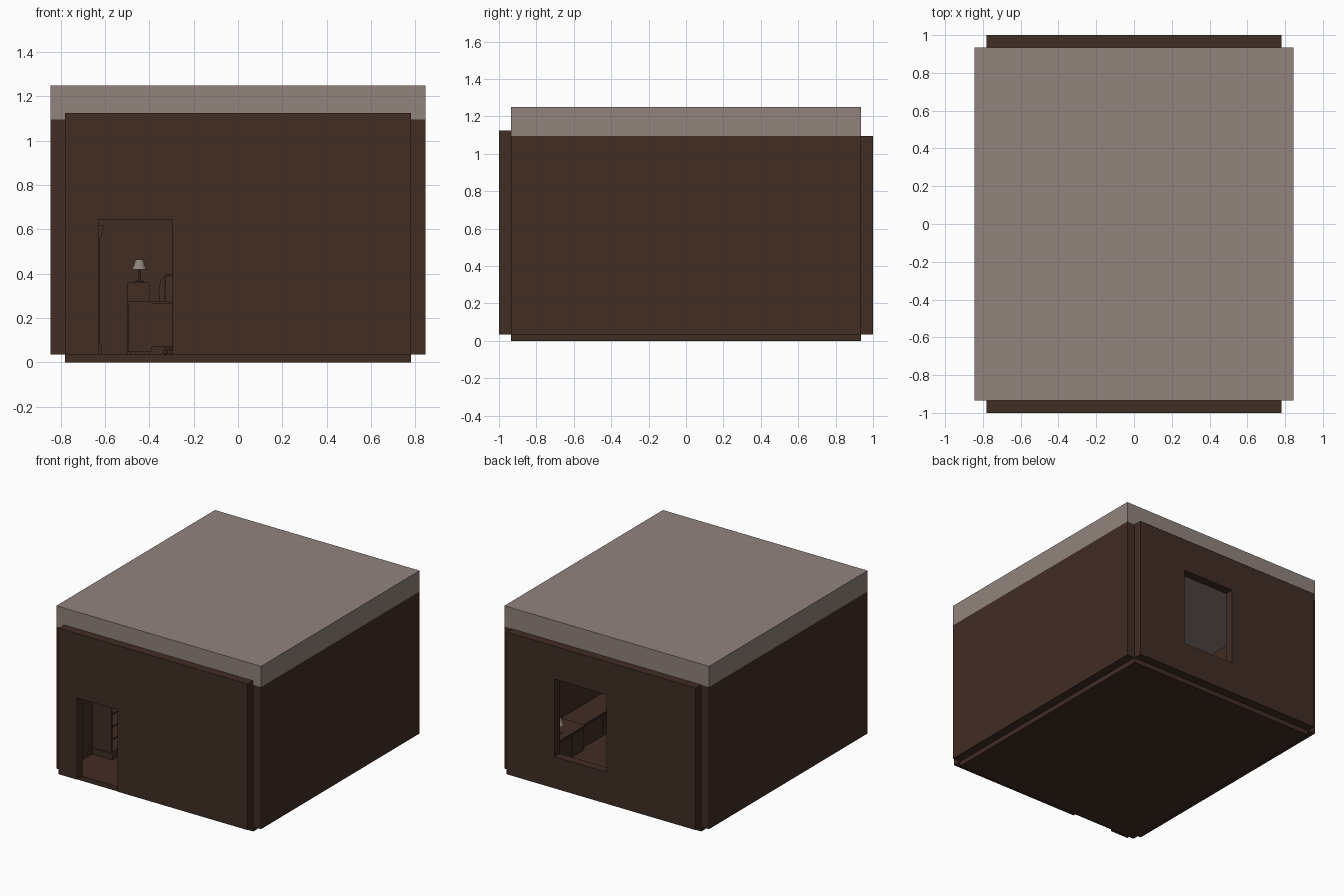
import bpy, bmesh, math
from mathutils import Matrix, Vector

if "Cube" in bpy.data.objects:
    bpy.data.objects.remove(bpy.data.objects["Cube"])


def mat(name, rgb):
    m = bpy.data.materials.new(name)
    m.diffuse_color = (*rgb, 1)
    m.use_nodes = True
    m.node_tree.nodes["Principled BSDF"].inputs["Base Color"].default_value = m.diffuse_color
    return m


BROWN = mat("dark_brown", (0.053, 0.026, 0.0175))
TAUPE = mat("warm_grey", (0.283, 0.227, 0.202))


def finish(name, bm, m=BROWN, smooth=False):
    bmesh.ops.recalc_face_normals(bm, faces=bm.faces)
    me = bpy.data.meshes.new(name)
    bm.to_mesh(me)
    bm.free()
    me.materials.append(m)
    o = bpy.data.objects.new(name, me)
    bpy.context.collection.objects.link(o)
    if smooth:
        bpy.ops.object.select_all(action='DESELECT')
        o.select_set(True)
        bpy.context.view_layer.objects.active = o
        bpy.ops.object.shade_smooth_by_angle(angle=math.radians(40))
    return o


def box(name, x, y, z, m=BROWN, bevel=0):
    bm = bmesh.new()
    lo, hi = Vector((x[0], y[0], z[0])), Vector((x[1], y[1], z[1]))
    size = hi - lo
    bmesh.ops.create_cube(bm, size=1, matrix=Matrix.Translation((lo + hi) / 2)
                          @ Matrix.Diagonal((*size, 1)))
    if bevel:
        bmesh.ops.bevel(bm, geom=bm.edges[:], offset=bevel, segments=3,
                        profile=0.5, affect='EDGES')
    return finish(name, bm, m, bool(bevel))


def prism(name, pts, y0, y1, m=BROWN):
    """Extrude an x-z outline along y."""
    bm = bmesh.new()
    f = bm.faces.new([bm.verts.new((x, y0, z)) for x, z in pts])
    r = bmesh.ops.extrude_face_region(bm, geom=[f])
    vs = [v for v in r["geom"] if isinstance(v, bmesh.types.BMVert)]
    bmesh.ops.translate(bm, verts=vs, vec=(0, y1 - y0, 0))
    return finish(name, bm, m)


def lathe(name, loc, profile, m=BROWN, n=20):
    """Spin an r-z profile about a vertical axis."""
    bm = bmesh.new()
    vs = [bm.verts.new((loc[0] + r, loc[1], loc[2] + z)) for r, z in profile]
    es = [bm.edges.new(p) for p in zip(vs, vs[1:])]
    bmesh.ops.spin(bm, geom=vs + es, cent=loc, axis=(0, 0, 1),
                   angle=math.tau, steps=n)
    bmesh.ops.remove_doubles(bm, verts=bm.verts, dist=1e-5)
    return finish(name, bm, m, True)


# --- Room shell: floor, roof slab, side walls
F = 0.035
box("floor", (-0.78, 0.78), (-0.935, 0.935), (0, F))
box("roof", (-0.845, 0.845), (-0.935, 0.935), (1.095, 1.25), TAUPE)
for s, side in ((-1, "left"), (1, "right")):
    box(side + "_wall", sorted((s * 0.78, s * 0.845)), (-0.935, 0.935), (F, 1.095))

# Front wall with a doorway notch
prism("front_wall", [(-0.78, F), (-0.63, F), (-0.63, 0.645), (-0.295, 0.645),
                     (-0.295, F), (0.78, F), (0.78, 1.125), (-0.78, 1.125)],
      -1, -0.935)

# Back wall with a window opening
back = box("back_wall", (-0.78, 0.78), (0.935, 1), (F, 1.095))
cut = box("window_cutter", (-0.045, 0.385), (0.85, 1.1), (0.27, 0.85))
mod = back.modifiers.new("window", 'BOOLEAN')
mod.object, mod.solver = cut, 'EXACT'
bpy.ops.object.select_all(action='DESELECT')
bpy.context.view_layer.objects.active = back
back.select_set(True)
bpy.ops.object.modifier_apply(modifier="window")
bpy.data.objects.remove(cut)

# --- Bookcase on the left wall, open towards the room
Y0, Y1 = -0.60, 0.0
box("bookcase_back", (-0.78, -0.765), (Y0, Y1), (F, 0.62))
for i, y in enumerate((Y0, (Y0 + Y1) / 2 - 0.006, Y1 - 0.012)):
    box(f"bookcase_upright_{i}", (-0.765, -0.625), (y, y + 0.012), (F, 0.61))
for i in range(5):
    z = 0.075 + i * 0.094
    box(f"bookcase_shelf_{i}", (-0.765, -0.627), (Y0 + 0.012, Y1 - 0.012), (z, z + 0.01))
prism("bookcase_cornice", [(-0.78, 0.56), (-0.622, 0.56), (-0.615, 0.57),
                           (-0.605, 0.615), (-0.605, 0.62), (-0.78, 0.62)],
      Y0 - 0.004, Y1 + 0.004)
prism("bookcase_plinth", [(-0.78, F), (-0.615, F), (-0.615, 0.07),
                          (-0.622, 0.08), (-0.78, 0.08)], Y0 - 0.004, Y1 + 0.004)

# --- Desk facing the door
DX0, DX1, DY0, DY1 = -0.50, 0.0, -0.08, 0.17
box("desk_top", (DX0, DX1), (DY0, DY1), (0.266, 0.276))
for i, x in enumerate((DX0 + 0.003, DX1 - 0.113)):
    box(f"desk_pedestal_{i}", (x, x + 0.11), (DY0 + 0.005, DY1 - 0.005), (0.05, 0.266))
    box(f"desk_foot_{i}", (x + 0.01, x + 0.10), (DY0 + 0.02, DY1 - 0.02), (F, 0.05))
    for k in range(3):
        z = 0.06 + k * 0.068
        box(f"desk_drawer_{i}_{k}", (x + 0.006, x + 0.104),
            (DY1 - 0.005, DY1 - 0.001), (z, z + 0.062))
box("desk_front_panel", (DX0 + 0.11, DX1 - 0.11), (DY0 + 0.008, DY0 + 0.02), (0.07, 0.266))

# --- Office chair behind the desk
CX, CY = -0.25, 0.30
lathe("chair_column", (CX, CY, 0), [(0, 0.055), (0.016, 0.06), (0.012, 0.15), (0, 0.15)], n=12)
for i in range(5):
    a = math.tau * i / 5 + math.pi / 2
    dx, dy = math.cos(a), math.sin(a)
    o = box(f"chair_leg_{i}", (0, 0.085), (-0.008, 0.008), (0.055, 0.067))
    o.location, o.rotation_euler.z = (CX, CY, 0), a
    lathe(f"chair_caster_{i}", (CX + dx * 0.082, CY + dy * 0.082, F),
          [(0, 0), (0.010, 0.003), (0.012, 0.01), (0.010, 0.018), (0, 0.02)], n=10)
box("chair_seat", (CX - 0.085, CX + 0.085), (CY - 0.08, CY + 0.08), (0.15, 0.185), bevel=0.012)
half = [(0.085, 0.18), (0.105, 0.27), (0.108, 0.33), (0.10, 0.37), (0.075, 0.40)]
prism("chair_back", [(CX + x, z) for x, z in half] +
      [(CX - x, z) for x, z in reversed(half)], CY + 0.07, CY + 0.10)
box("chair_back_cushion", (CX - 0.08, CX + 0.08), (CY + 0.055, CY + 0.075), (0.20, 0.39), bevel=0.008)
for s in (-1, 1):
    x = sorted((CX + s * 0.085, CX + s * 0.108))
    box("chair_armrest", x, (CY - 0.06, CY + 0.08), (0.235, 0.25))
    box("chair_arm_post", x, (CY - 0.03, CY - 0.005), (0.165, 0.235))


# --- Table lamps
def lamp(x, y, z):
    lathe("lamp_stand", (x, y, z), [(0, 0), (0.02, 0), (0.018, 0.006), (0.005, 0.012),
                                    (0.004, 0.07), (0, 0.07)], n=12)
    lathe("lamp_shade", (x, y, z), [(0.034, 0.06), (0.026, 0.075), (0.018, 0.105),
                                    (0, 0.105)], TAUPE)


# Filing cabinet with lamp at the back
box("filing_cabinet", (-0.50, -0.40), (0.80, 0.935), (F, 0.36))
for k in range(3):
    z = 0.045 + k * 0.104
    box(f"filing_drawer_{k}", (-0.494, -0.406), (0.796, 0.80), (z, z + 0.097))
lamp(-0.445, 0.86, 0.36)

# --- Low cabinets along the right wall
for n, x, y0, y1, h in (("near", 0.575, 0.38, 0.85, 0.22), ("far", 0.60, -0.35, 0.37, 0.21)):
    box(n + "_cabinet", (x, 0.78), (y0, y1), (F, h - 0.012))
    box(n + "_cabinet_top", (x - 0.008, 0.78), (y0 - 0.004, y1 + 0.004), (h - 0.012, h))
    w = (y1 - y0) / 3
    for k in range(3):
        box(f"{n}_cabinet_door_{k}", (x - 0.004, x),
            (y0 + k * w + 0.006, y0 + (k + 1) * w - 0.006), (F + 0.015, h - 0.02))
lamp(0.64, 0.58, 0.22)
